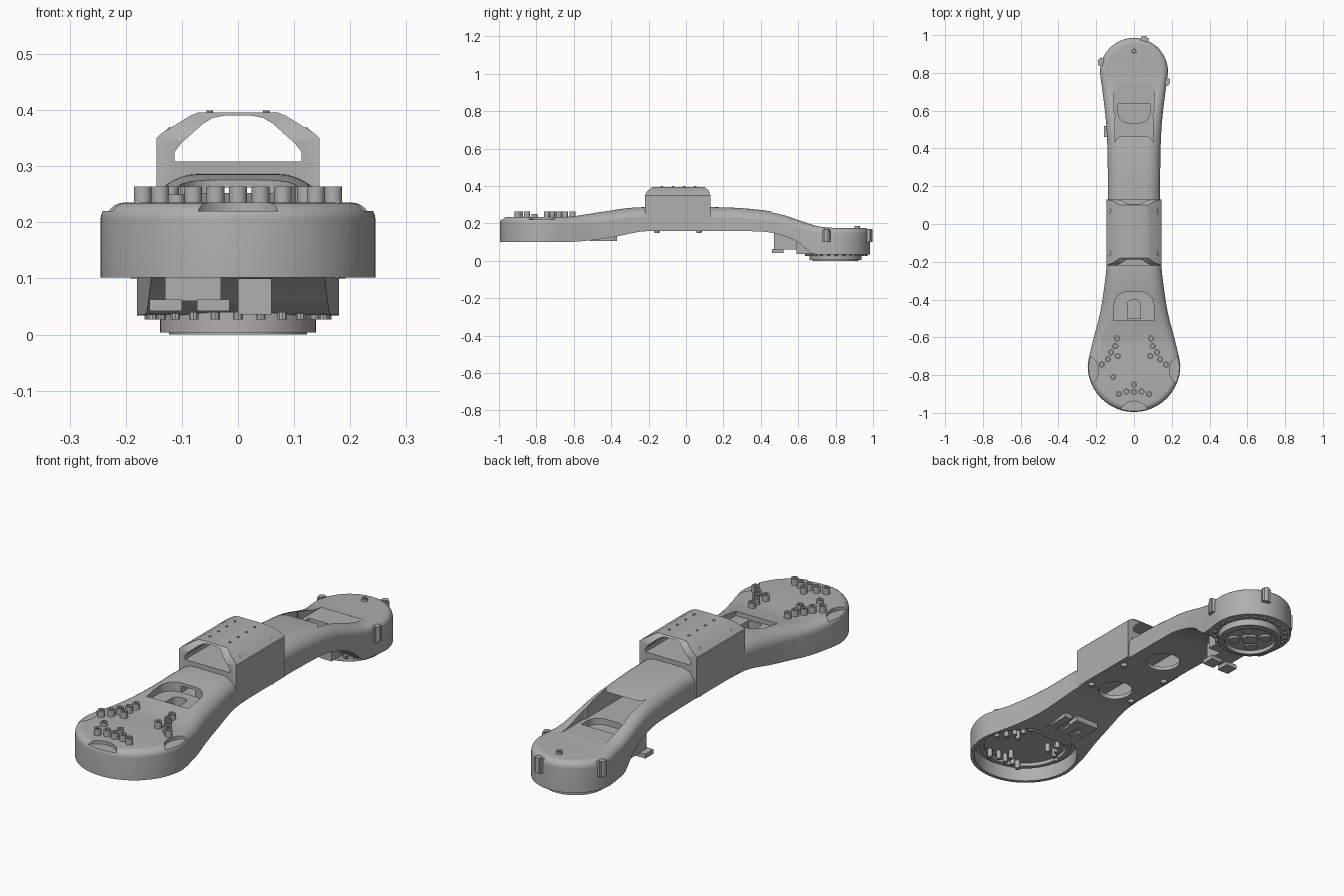
import bpy, bmesh
from math import sin, cos, pi, radians, hypot
from mathutils import Vector, Matrix

if "Cube" in bpy.data.objects:
    bpy.data.objects.remove(bpy.data.objects["Cube"], do_unlink=True)

GREY = 0.43
mat = bpy.data.materials.new("satin grey")
mat.use_nodes = True
mat.diffuse_color = (GREY, GREY, GREY, 1)
mat.node_tree.nodes["Principled BSDF"].inputs["Base Color"].default_value = mat.diffuse_color
mat.node_tree.nodes["Principled BSDF"].inputs["Roughness"].default_value = 0.6


def finish(name, bm):
    bmesh.ops.recalc_face_normals(bm, faces=bm.faces[:])
    mesh = bpy.data.meshes.new(name)
    bm.to_mesh(mesh)
    bm.free()
    mesh.materials.append(mat)
    ob = bpy.data.objects.new(name, mesh)
    bpy.context.collection.objects.link(ob)
    return ob


def smooth(ob):
    bpy.ops.object.select_all(action="DESELECT")
    ob.select_set(True)
    bpy.context.view_layer.objects.active = ob
    bpy.ops.object.shade_smooth_by_angle(angle=radians(32))
    return ob


def cylinder(name, x, y, z0, z1, r, n=24, r2=None):
    bm = bmesh.new()
    bmesh.ops.create_cone(bm, cap_ends=True, segments=n, radius1=r, radius2=r if r2 is None else r2,
                          depth=z1 - z0, matrix=Matrix.Translation((x, y, (z0 + z1) / 2)))
    return smooth(finish(name, bm))


def prism(name, pts, lo, hi, axis):
    """Extrude a 2D profile along one axis; the profile uses the other two axes in order."""
    bm = bmesh.new()

    def ring(d):
        out = []
        for p in pts:
            c = list(p)
            c.insert(axis, d)
            out.append(bm.verts.new(c))
        return out
    a, b = ring(lo), ring(hi)
    bm.faces.new(a)
    bm.faces.new(b)
    for i in range(len(pts)):
        j = (i + 1) % len(pts)
        bm.faces.new((a[i], a[j], b[j], b[i]))
    return finish(name, bm)


def box(name, x0, x1, y0, y1, z0, z1):
    return prism(name, [(x0, y0), (x1, y0), (x1, y1), (x0, y1)], z0, z1, 2)


def boolean(ob, cutter, mode="DIFFERENCE"):
    m = ob.modifiers.new("cut", "BOOLEAN")
    m.operation, m.solver, m.object = mode, "EXACT", cutter
    bpy.context.view_layer.objects.active = ob
    bpy.ops.object.modifier_apply(modifier=m.name)
    bpy.data.objects.remove(cutter, do_unlink=True)


def mirrored(half):
    return half + [(-x, z) for x, z in reversed(half)]


def curve(table, t):
    """Smooth interpolation through a short table of (position, value)."""
    n = len(table)
    for i in range(n - 1):
        (t0, v0), (t1, v1) = table[i], table[i + 1]
        if t <= t1 or i == n - 2:
            def slope(k):
                a, b = table[max(k - 1, 0)], table[min(k + 1, n - 1)]
                return (b[1] - a[1]) / (b[0] - a[0])
            h = t1 - t0
            u = min(max((t - t0) / h, 0), 1)
            return (v0 * (1 + 2 * u) * (1 - u) ** 2 + slope(i) * h * u * (1 - u) ** 2
                    + v1 * u * u * (3 - 2 * u) + slope(i + 1) * h * u * u * (u - 1))


# Body: teardrop outline lifted along an arched top and bottom
FRONT, REAR = -0.75, 0.805
width = [(-.73, .244), (-.6, .213), (-.5, .186), (-.4, .167), (-.2, .143), (0, .138),
         (.3, .139), (.5, .145), (.65, .16), (.78, .178)]
top = [(-1, .235), (-.7, .235), (-.6, .237), (-.4, .268), (-.25, .286), (.2, .286),
       (.4, .272), (.5, .252), (.6, .217), (.7, .185), (.8, .176), (1, .175)]
under = [(-1, .102), (-.7, .102), (-.58, .103), (-.4, .125), (-.25, .155), (-.15, .16), (.4, .157),
         (.5, .14), (.6, .1), (.67, .04), (.71, .035), (1, .035)]
side = [(.245 * sin(i * pi / 44), FRONT - .245 * cos(i * pi / 44)) for i in range(1, 23)]
side += [(curve(width, -.71 + 1.47 * i / 50), -.71 + 1.47 * i / 50) for i in range(51)]
side += [(.18 * cos(i * pi / 44), REAR + .18 * sin(i * pi / 44)) for i in range(22)]

bm = bmesh.new()
rings = []
STEPS = 8
for k in range(-1, STEPS + 1):
    row = []
    for i, (x, y) in enumerate(side):
        if k < 0:
            row.append([bm.verts.new((s * x, y, curve(under, y))) for s in (1, -1)])
            continue
        a, b = side[max(i - 1, 0)], side[min(i + 1, len(side) - 1)]
        tx, ty = b[0] - a[0], b[1] - a[1]
        ln = hypot(tx, ty)
        arm = min(max((.75 - abs(y)) / .35, 0), 1)
        ang = k * pi / 2 / STEPS
        inset = (.032 + .045 * arm) * (1 - cos(ang))
        px, py = max(x - inset * ty / ln, x * .05), y + inset * tx / ln
        pz = curve(top, y) - (.03 + .03 * arm) * (1 - sin(ang))
        row.append([bm.verts.new((s * px, py, pz)) for s in (1, -1)])
    rings.append(row)
for a, b in zip(rings, rings[1:]):
    for i in range(len(side) - 1):
        for s in (0, 1):
            bm.faces.new((a[i][s], a[i + 1][s], b[i + 1][s], b[i][s]))
    for i in (0, -1):
        bm.faces.new((a[i][0], a[i][1], b[i][1], b[i][0]))
for row in (rings[0], rings[-1]):
    for p, q in zip(row, row[1:]):
        bm.faces.new((p[0], p[1], q[1], q[0]))
body = finish("arm_body", bm)


def arch(half, y0, y1, r, sign):
    """Flat-sided outline with rounded corners toward one end, in plan."""
    corner = [(half - r + r * cos(a * pi / 16), y1 + sign * r * (sin(a * pi / 16) - 1)) for a in range(9)]
    return mirrored([(half, y0)] + corner)


# Hollow arm, front cavity, cable pockets and round underside openings
boolean(body, box("tunnel", -.1, .1, -.36, .57, .178, .262))
boolean(body, cylinder("cavity", 0, FRONT, .05, .168, .228, 64))
boolean(body, prism("front_pocket", arch(.105, -.51, -.36, .07, 1), .232, .4, 2))
boolean(body, prism("front_slot", arch(.035, -.5, -.4, .03, 1), .14, .4, 2))
boolean(body, prism("rear_plateau", arch(.105, .75, .53, .075, -1), .178, .4, 2))
boolean(body, prism("rear_pocket", arch(.085, .635, .535, .06, -1), .15, .3, 2))
for y in (-.13, .2):
    boolean(body, cylinder("opening", 0, y, .1, .2, .075, 40))
for deg in (-90, -5, 185):
    a = radians(deg)
    boolean(body, cylinder("scallop", .27 * cos(a), FRONT + .27 * sin(a), .22, .3, .082, 40))
smooth(body)

# Saddle: chamfered block straddling the arm with an arched tunnel
saddle = prism("saddle", mirrored([(.145, .165), (.145, .35), (.137, .358), (.085, .39), (.07, .396)]),
               -.3, .3, 1)
boolean(saddle, prism("ends", [(-.22, .1), (-.22, .35), (-.205, .375), (-.175, .4),
                               (.095, .4), (.122, .375), (.13, .35), (.13, .1)], -.3, .3, 0), "INTERSECT")
boolean(saddle, prism("arch", mirrored([(.113, .308), (.113, .326), (.1, .342), (.062, .376),
                                        (.045, .386), (.025, .39)]), -.3, .3, 1))
boolean(saddle, box("core", -.12, .12, -.3, .3, .1, .27))
smooth(saddle)
for s in (-1, 1):
    for y in (-.13, -.07, -.01, .05):
        cylinder("saddle_pin", s * .05, y, .39, .399, .006, 10)
    for y in (-.155, .07):
        screw = cylinder("saddle_screw", 0, 0, -.012, .012, .014, 16)
        screw.matrix_world = Matrix.Translation((s * .124, y, .352)) @ Matrix.Rotation(s * .75, 4, "Y")
        cylinder("underside_foot", s * .115, y, .148, .175, .012, 16, .02)

# Front pegs: one cluster repeated three times, showing on both sides of the deck
cluster = [(-.08, -.15), (-.04, -.137), (0, -.14), (0, -.1), (.04, -.137), (.08, -.15)]


def hollow_peg(x, y, z0, z1, r):
    peg = cylinder("peg", x, y, z0, z1, r, 18)
    boolean(peg, cylinder("bore", x, y, z1 - .012, z1 + .02, r * .55, 12))
    return smooth(peg)


for turn in range(3):
    for p in cluster:
        v = Matrix.Rotation(turn * 2 * pi / 3, 2) @ Vector(p)
        hollow_peg(v.x, FRONT + v.y, .22, .264, .016)
        cylinder("lower_peg", v.x, FRONT + v.y, .128, .172, .011, 12)
hollow_peg(-.11, -.81, .22, .25, .015)
hollow_peg(0, .915, .16, .186, .014)

# Ribbed ring inside the front cavity
inner_ring = cylinder("cavity_ring", 0, FRONT, .152, .17, .205, 48)
boolean(inner_ring, cylinder("bore", 0, FRONT, .1, .2, .185, 48))
smooth(inner_ring)

# Comb bracket under the front of the arm
box("front_bracket", -.1, .1, -.58, -.5, .11, .135)
for x in (-.08, -.01, .06):
    box("bracket_finger", x - .02, x + .02, -.51, -.38, .107, .135)
box("bracket_bar", -.1, .02, -.43, -.37, .105, .14)

# Rear foot: stepped ring with recessed hub, bosses and a circle of screws
foot = cylinder("rear_foot", 0, .8, .004, .04, .139, 64)
boolean(foot, cylinder("recess", 0, .8, -.05, .018, .112, 64))
smooth(foot)
lip = cylinder("foot_lip", 0, .8, 0, .006, .123, 64)
boolean(lip, cylinder("bore", 0, .8, -.1, .1, .112, 64))
smooth(lip)
cylinder("hub", 0, .8, .006, .02, .035, 32)
for i in range(4):
    a = i * pi / 2 + pi / 4
    cylinder("boss", .07 * cos(a), .8 + .07 * sin(a), .008, .02, .026, 24)
for i in range(24):
    a = i * pi / 12
    cylinder("ring_screw", .158 * cos(a), .803 + .158 * sin(a), .027, .04, .009, 10)

# Side clips around the rear end
for deg in (-17, 72, 163):
    a = radians(deg)
    clip = box("side_clip", -.03, .014, -.02, .02, .1, .165)
    tab = cylinder("clip_post", .006, 0, .1, .17, .014, 16)
    for ob in (clip, tab):
        ob.matrix_world = Matrix.Translation((.18 * cos(a), REAR + .18 * sin(a), 0)) @ Matrix.Rotation(a, 4, "Z")

# Hooked bracket under the rear of the arm
box("rear_bracket", -.13, -.03, .47, .66, .06, .15)
for x in (-.13, -.045):
    box("hook", x - .028, x + .03, .46, .52, .042, .062)
box("rear_block", 0, .06, .59, .68, .036, .1)
